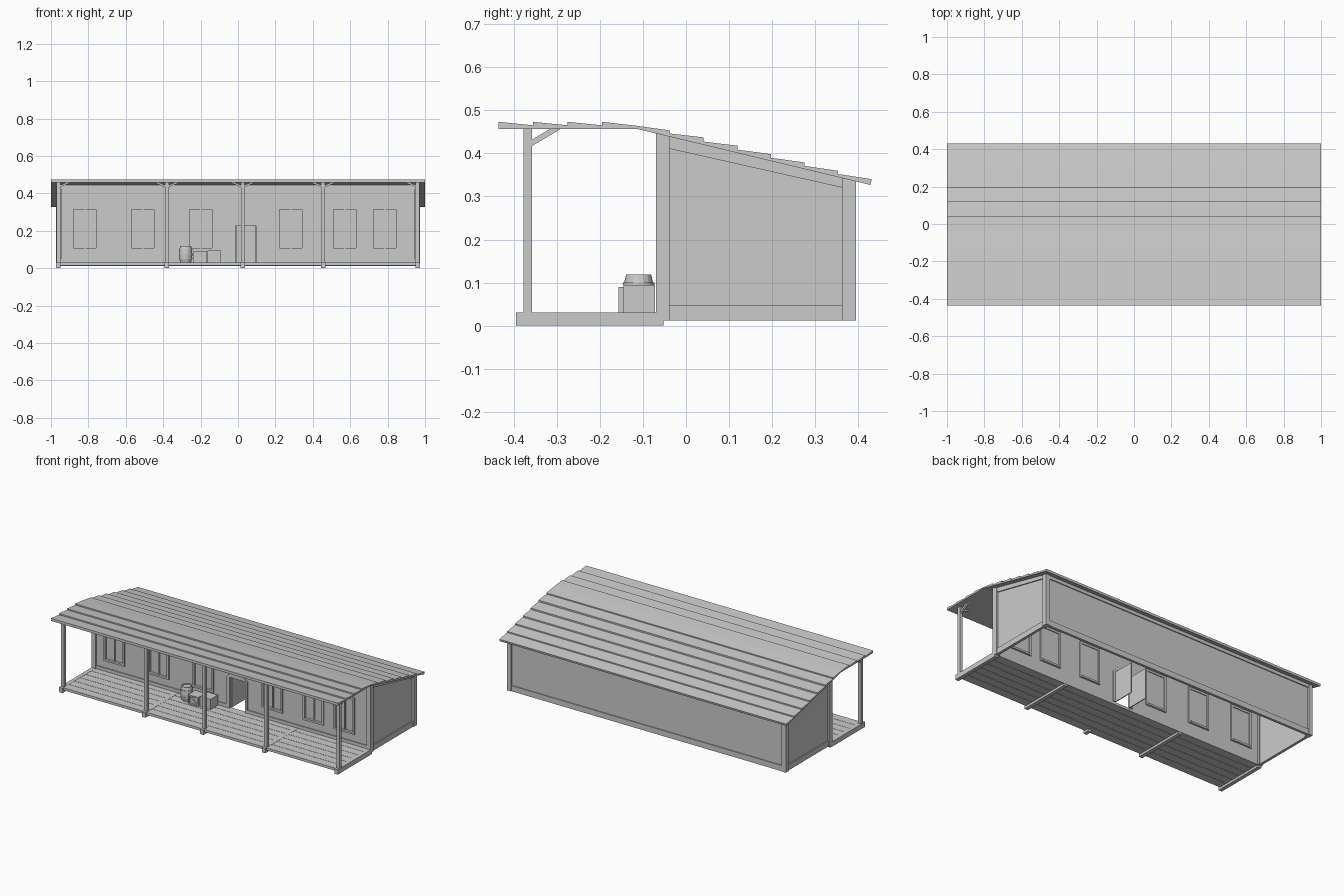
import bpy, bmesh, math
from mathutils import Vector


def make(name, verts, faces):
    me = bpy.data.meshes.new(name)
    me.from_pydata(verts, [], faces)
    bm = bmesh.new()
    bm.from_mesh(me)
    bmesh.ops.recalc_face_normals(bm, faces=bm.faces)
    bm.to_mesh(me)
    bm.free()
    ob = bpy.data.objects.new(name, me)
    bpy.context.collection.objects.link(ob)
    return ob


def box(name, x0, x1, y0, y1, z0, z1):
    v = [(x, y, z) for x in (x0, x1) for y in (y0, y1) for z in (z0, z1)]
    f = [(0, 1, 3, 2), (4, 6, 7, 5), (0, 4, 5, 1), (2, 3, 7, 6), (0, 2, 6, 4), (1, 5, 7, 3)]
    return make(name, v, f)


def extrude(name, pts, a0, a1, axis='x'):
    """Extrude a profile: (y, z) along x, or (x, z) along y."""
    n = len(pts)
    v = [(a, p, q) if axis == 'x' else (p, a, q) for a in (a0, a1) for p, q in pts]
    f = [tuple(range(n)), tuple(range(n, 2 * n))]
    f += [(i, (i + 1) % n, n + (i + 1) % n, n + i) for i in range(n)]
    return make(name, v, f)


def under(y):
    """Height of the roof underside."""
    return 0.457 if y < -0.115 else 0.457 - 0.24 * (y + 0.115)


# roof: stepped boards in one profile
top = []
for i in range(3):
    top += [(-0.435 + i * 0.08, 0.473), (-0.355 + i * 0.08, 0.465)]
top += [(-0.195, 0.473), (-0.115, 0.464), (-0.037, 0.453)]
for i in range(6):
    y = -0.037 + i * 0.078
    top += [(y, 0.446 - i * 0.0188), (y + 0.078, 0.437 - i * 0.0194)]
extrude("roof", top + [(0.428, under(0.428)), (-0.115, 0.457), (-0.435, 0.457)], -1, 1)

# front wall built around the openings
WY0, WY1 = -0.06, -0.05
windows = [-0.82, -0.51, -0.2, 0.283, 0.57, 0.785]
openings = [(c - 0.06, c + 0.06, 0.107, 0.313) for c in windows]
openings = sorted(openings + [(-0.013, 0.096, 0.012, 0.225)])
x = -0.96
for a, b, z0, z1 in openings:
    box("front_wall_pier", x, a, WY0, WY1, 0.012, 0.444)
    box("front_wall_head", a, b, WY0, WY1, z1, 0.444)
    if z0 > 0.02:
        box("front_wall_apron", a, b, WY0, WY1, 0.012, z0)
    x = b
box("front_wall_pier", x, 0.96, WY0, WY1, 0.012, 0.444)

# windows: frame, pane and centre bar
for c in windows:
    for s in (-1, 1):
        a, b = sorted((c + s * 0.073, c + s * 0.06))
        box("window_side", a, b, -0.068, -0.044, 0.095, 0.326)
    box("window_sill", c - 0.06, c + 0.06, -0.068, -0.038, 0.095, 0.107)
    box("window_head", c - 0.06, c + 0.06, -0.068, -0.044, 0.313, 0.326)
    box("window_pane", c - 0.06, c + 0.06, -0.053, -0.049, 0.107, 0.313)
    box("window_bar", c - 0.004, c + 0.004, -0.06, -0.053, 0.107, 0.313)

# doorway: frame with chamfered arch, two leaves opened inwards
extrude("door_frame", [(-0.035, 0.03), (-0.035, 0.225), (0.0, 0.262), (0.075, 0.262), (0.11, 0.225),
                       (0.11, 0.03), (0.096, 0.03), (0.096, 0.225), (-0.013, 0.225), (-0.013, 0.03)],
        -0.068, -0.045, 'y')
for x in (-0.013, 0.09):
    box("door_leaf", x, x + 0.006, -0.05, 0.09, 0.03, 0.222)

# back wall, side walls
box("back_wall", -0.96, 0.96, 0.375, 0.385, 0.012, 0.345)
side = [(-0.06, 0.012), (0.385, 0.012), (0.385, under(0.385)), (-0.06, under(-0.06))]
for s in (-1, 1):
    extrude("side_wall", side, s * 0.95, s * 0.96)
    # corner boards
    for y0, y1 in ((-0.07, -0.038), (0.362, 0.395)):
        prof = [(y0, 0.012), (y1, 0.012), (y1, under(y1)), (y0, under(y0))]
        extrude("corner_board", prof, s * 0.944, s * 0.972)
    # side trim
    box("side_base_trim", *sorted((s * 0.955, s * 0.967)), -0.038, 0.362, 0.012, 0.047)
    extrude("side_top_trim", [(-0.038, under(-0.038) - 0.028), (0.362, under(0.362) - 0.022),
                              (0.362, under(0.362)), (-0.038, under(-0.038))], s * 0.955, s * 0.967)

# front and back trim
box("front_base_trim_left", -0.944, -0.035, -0.066, -0.06, 0.012, 0.05)
box("front_base_trim_right", 0.11, 0.944, -0.066, -0.06, 0.012, 0.05)
box("front_top_trim", -0.944, 0.944, -0.066, -0.06, 0.422, 0.444)
box("back_base_trim", -0.944, 0.944, 0.385, 0.391, 0.012, 0.047)
box("back_top_trim", -0.944, 0.944, 0.385, 0.391, 0.315, 0.338)

# porch floor: cross beams with boards between
for x in (-0.96, -0.38, 0.455, 0.96):
    box("porch_beam", x - 0.012, x + 0.012, -0.395, -0.052, 0, 0.031)
box("porch_foot", 0.013, 0.037, -0.395, -0.355, 0, 0.03)
for i in range(6):
    y = -0.384 + i * 0.0555
    box("porch_board", -0.965, 0.965, y, y + 0.0535, 0.014, 0.03)

# posts and braces
for x in (-0.96, -0.38, 0.025, 0.455, 0.96):
    box("porch_post", x - 0.01, x + 0.01, -0.377, -0.357, 0.012, 0.457)
    extrude("rear_brace", [(-0.357, 0.417), (-0.357, 0.432), (-0.315, 0.457), (-0.29, 0.457)],
            x - 0.007, x + 0.007)
    for s in (-1, 1):
        if abs(x + s * 0.06) < 0.97:
            p = [(x + s * d, z) for d, z in ((0.01, 0.432), (0.01, 0.444), (0.04, 0.457), (0.063, 0.457))]
            extrude("side_brace", p, -0.373, -0.361, 'y')

# barrel turned from a profile
def barrel(name, cx, cy, prof, n=16):
    v = [(cx + r * math.cos(2 * math.pi * i / n), cy + r * math.sin(2 * math.pi * i / n), z)
         for r, z in prof for i in range(n)]
    m = len(prof)
    f = [(j * n + i, j * n + (i + 1) % n, (j + 1) * n + (i + 1) % n, (j + 1) * n + i)
         for j in range(m - 1) for i in range(n)]
    f += [tuple(range(n)), tuple(range((m - 1) * n, m * n))]
    ob = make(name, v, f)
    for p in ob.data.polygons:
        p.use_smooth = False

barrel("barrel", -0.28, -0.11, [(0.028, 0.03), (0.034, 0.05), (0.036, 0.073), (0.034, 0.098),
                                (0.029, 0.119), (0.026, 0.119), (0.026, 0.114)])
for z in (0.05, 0.094):
    barrel("barrel_hoop", -0.28, -0.11, [(0.0365, z), (0.0365, z + 0.006)])

# crates: plain one, and a framed one with crossed slats
box("large_crate", -0.162, -0.09, -0.145, -0.072, 0.03, 0.095)
cx, cz, r = -0.203, 0.06, 0.03
box("small_crate", cx - 0.036, cx + 0.036, -0.15, -0.085, 0.03, 0.09)
for s in (-1, 1):
    xa, xb = sorted((cx + s * 0.037, cx + s * 0.028))
    box("crate_upright", xa, xb, -0.157, -0.15, 0.03, 0.09)
    za, zb = sorted((cz + s * 0.03, cz + s * 0.022))
    box("crate_rail", cx - 0.028, cx + 0.028, -0.157, -0.15, za, zb)
    extrude("crate_slat", [(cx - 0.028, cz - s * 0.022), (cx - 0.021, cz - s * 0.022),
                           (cx + 0.028, cz + s * 0.022), (cx + 0.021, cz + s * 0.022)], -0.155, -0.15, 'y')
